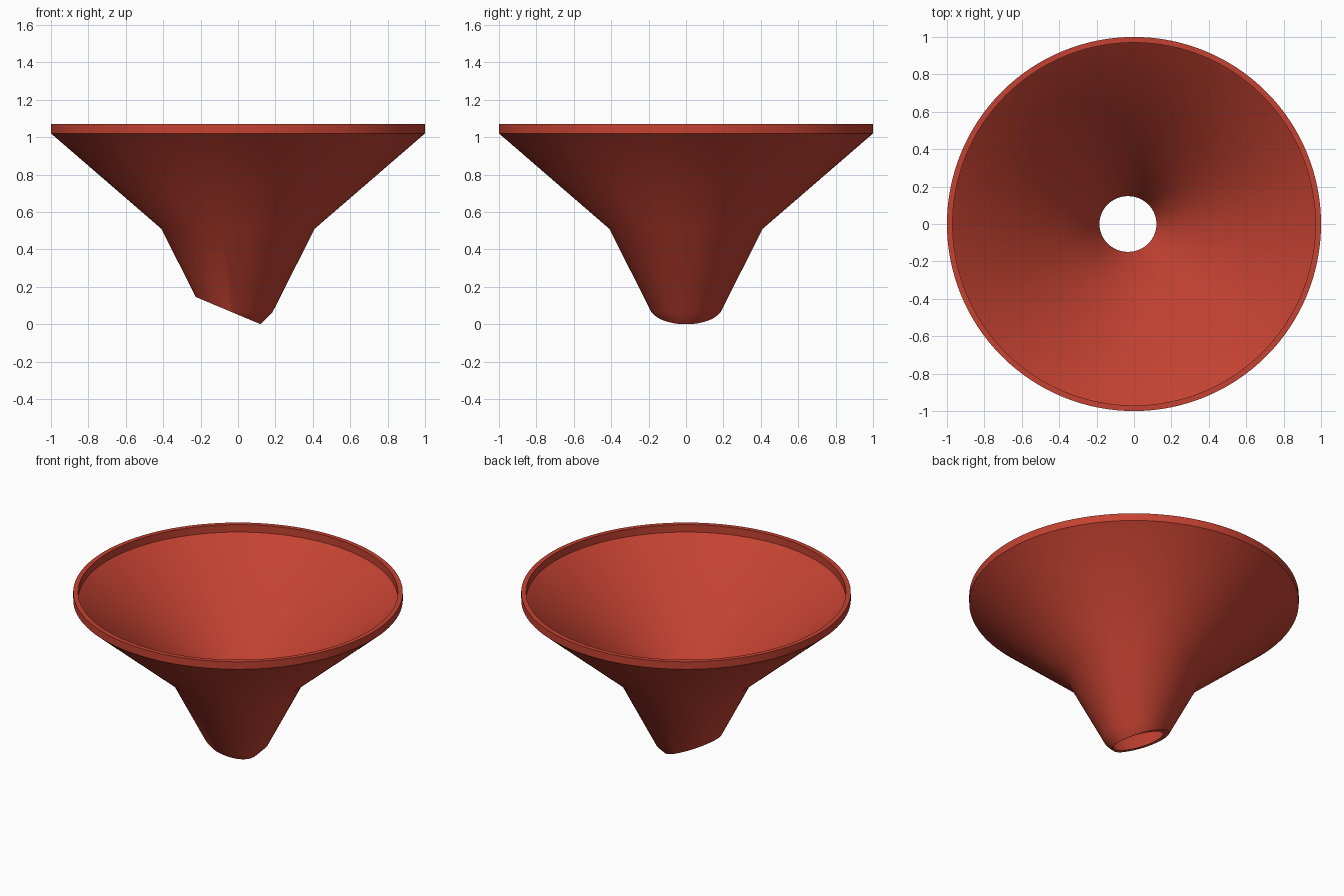
import bpy, bmesh, math

if "Cube" in bpy.data.objects:
    bpy.data.objects.remove(bpy.data.objects["Cube"])

SEGMENTS = 128
SLOPE = 0.42      # tilt of the spout cut
TIP = 0.12        # radius where the cut reaches the ground


def cut_height(r0, k, c):
    """Height where the cone r = r0 + k*z meets the tilted spout cut."""
    return SLOPE * (TIP - r0 * c) / (1 + SLOPE * k * c)


def profile(c):
    """Closed wall section (radius, height) for a given cosine of the angle."""
    k = 0.505
    r_out = 0.185 - k * 0.065
    z_in = cut_height(TIP, k, c)
    # spout bevel ends on the cut, or vanishes where the cut passes above it
    z_bevel = cut_height(TIP, 1.0, c)
    z_wall = max(0.065, cut_height(r_out, k, c))
    if z_bevel < 0.065:
        bevel = (TIP + z_bevel, z_bevel)
    else:
        bevel = (r_out + k * z_wall, z_wall)
    return [(0.97, 1.07), (1.0, 1.07), (1.0, 1.02), (0.41, 0.51),
            (r_out + k * z_wall, z_wall), bevel,
            (TIP + k * z_in, z_in), (0.378, 0.51), (0.97, 1.02)]


# Funnel: section swept around the axis
bm = bmesh.new()
rings = []
for i in range(SEGMENTS):
    a = math.tau * i / SEGMENTS
    c, s = math.cos(a), math.sin(a)
    rings.append([bm.verts.new((r * c, r * s, z)) for r, z in profile(c)])
for i in range(SEGMENTS):
    p, q = rings[i], rings[(i + 1) % SEGMENTS]
    for j in range(len(p)):
        n = (j + 1) % len(p)
        bm.faces.new((p[j], p[n], q[n], q[j]))
bmesh.ops.remove_doubles(bm, verts=bm.verts, dist=0.0002)
bmesh.ops.recalc_face_normals(bm, faces=bm.faces)
mesh = bpy.data.meshes.new("funnel")
bm.to_mesh(mesh)
bm.free()

funnel = bpy.data.objects.new("funnel", mesh)
bpy.context.collection.objects.link(funnel)
red = bpy.data.materials.new("brick red")
red.diffuse_color = (0.56, 0.055, 0.032, 1)
red.use_nodes = True
red.node_tree.nodes["Principled BSDF"].inputs["Base Color"].default_value = red.diffuse_color
mesh.materials.append(red)

# Smooth walls, crisp rim and spout edges
bpy.context.view_layer.objects.active = funnel
funnel.select_set(True)
bpy.ops.object.shade_smooth_by_angle(angle=math.radians(30))
